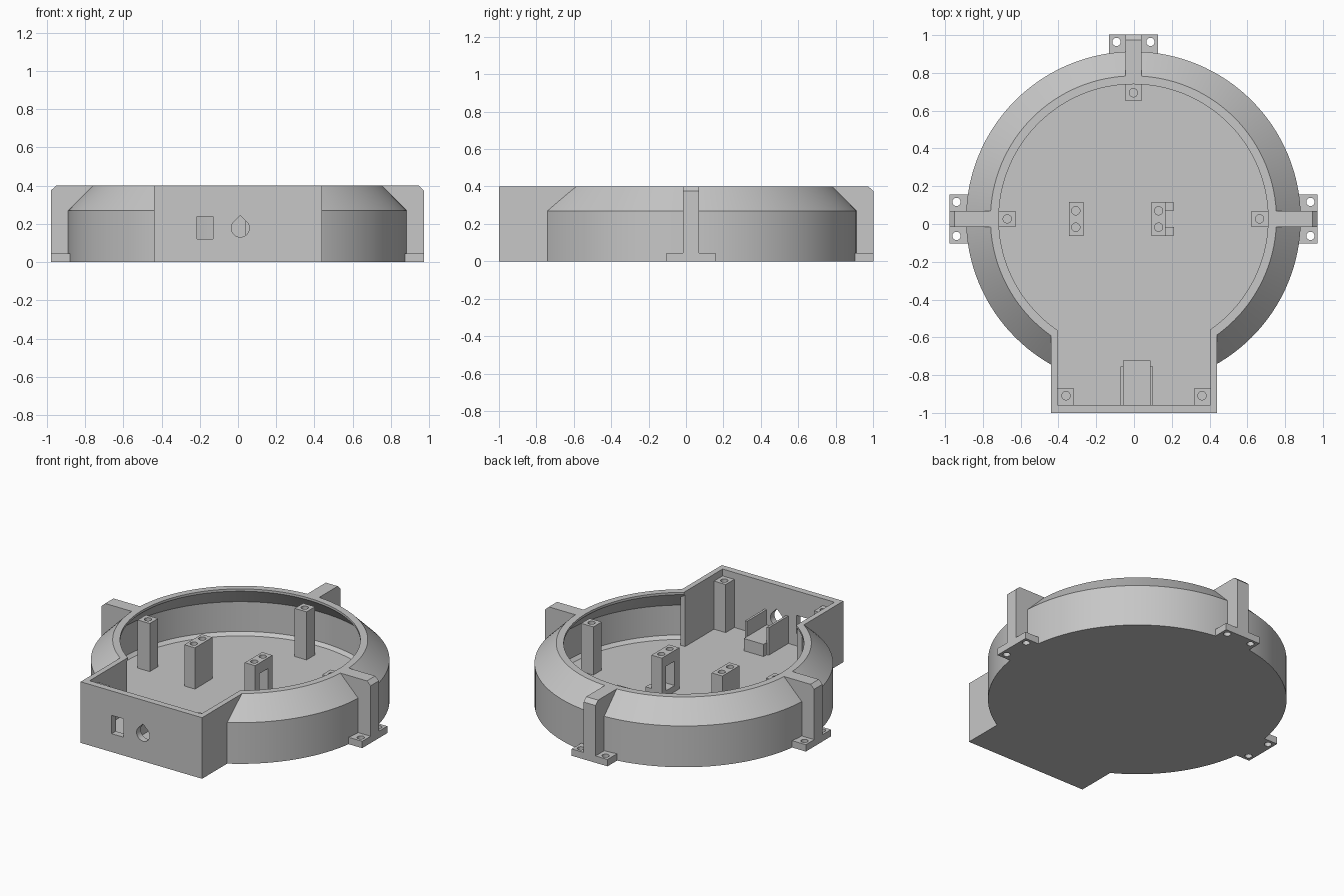
import bpy, bmesh, math
from mathutils import Matrix, Vector

if "Cube" in bpy.data.objects:
    bpy.data.objects.remove(bpy.data.objects["Cube"])

CX, CY = -0.003, 0.027          # centre of the round housing
FLOOR, TOP = 0.04, 0.40
grey = bpy.data.materials.new("light_grey")
grey.diffuse_color = (0.57, 0.57, 0.57, 1)
grey.use_nodes = True
grey.node_tree.nodes["Principled BSDF"].inputs["Base Color"].default_value = grey.diffuse_color


def add(name, bm):
    bmesh.ops.recalc_face_normals(bm, faces=bm.faces)
    me = bpy.data.meshes.new(name)
    bm.to_mesh(me)
    bm.free()
    me.materials.append(grey)
    ob = bpy.data.objects.new(name, me)
    bpy.context.collection.objects.link(ob)
    return ob


def box(name, x0, x1, y0, y1, z0, z1):
    bm = bmesh.new()
    bmesh.ops.create_cube(bm, size=1)
    for v in bm.verts:
        v.co = Vector((x0 + (v.co.x + .5) * (x1 - x0),
                       y0 + (v.co.y + .5) * (y1 - y0),
                       z0 + (v.co.z + .5) * (z1 - z0)))
    return add(name, bm)


def lathe(name, profile, n=128):
    bm = bmesh.new()
    rings = [[bm.verts.new((CX + r * math.cos(2 * math.pi * i / n),
                            CY + r * math.sin(2 * math.pi * i / n), z))
              for i in range(n)] for r, z in profile]
    for a, b in zip(rings, rings[1:]):
        for i in range(n):
            j = (i + 1) % n
            bm.faces.new((a[i], a[j], b[j], b[i]))
    bm.faces.new(rings[0])
    bm.faces.new(rings[-1])
    return add(name, bm)


def prism(name, pts, a, b, axis):
    """Extrude a 2D outline: axis 'y' takes (x, z) points."""
    bm = bmesh.new()
    ends = [[bm.verts.new((p, t, q)) for p, q in pts] for t in (a, b)]
    bm.faces.new(ends[0])
    bm.faces.new(ends[1])
    for i in range(len(pts)):
        j = (i + 1) % len(pts)
        bm.faces.new((ends[0][i], ends[0][j], ends[1][j], ends[1][i]))
    return add(name, bm)


def hole(x, y, z0, z1, r=0.022):
    bm = bmesh.new()
    bmesh.ops.create_cone(bm, cap_ends=True, segments=24, radius1=r, radius2=r, depth=z1 - z0,
                          matrix=Matrix.Translation((x, y, (z0 + z1) / 2)))
    return add("hole_cutter", bm)


def combine(target, other, op='DIFFERENCE'):
    mod = target.modifiers.new("bool", 'BOOLEAN')
    mod.operation, mod.object, mod.solver = op, other, 'EXACT'
    bpy.context.view_layer.update()
    me = bpy.data.meshes.new_from_object(
        target.evaluated_get(bpy.context.evaluated_depsgraph_get()))
    target.modifiers.clear()
    target.data = me
    bpy.data.objects.remove(other)


def place_radially(ob, angle):
    ob.data.transform(Matrix.Translation((CX, CY, 0)) @ Matrix.Rotation(angle, 4, 'Z'))


# round housing with sloped shoulder and hollow inside
housing = lathe("housing", [(.886, 0), (.886, .27), (.757, TOP), (.713, TOP),
                            (.713, .385), (.845, .255), (.845, .06), (.825, FLOOR)])
# rectangular front bay joined to the housing
combine(housing, box("bay", -.44, .44, -1, -.57, 0, TOP), 'UNION')
combine(housing, box("bay_space", -.405, .405, -.957, -.45, FLOOR, .6))
# front wall openings: rectangular slot and teardrop hole
combine(housing, box("slot", -.215, -.13, -1.1, -.9, .12, .24))
tear = [(.012 + .047 * math.cos(math.radians(a)), .178 + .047 * math.sin(math.radians(a)))
        for a in range(-225, 46, 15)] + [(.012, .178 + .047 * math.sqrt(2))]
combine(housing, prism("teardrop", tear, -1.1, -.9, 'y'))

# outer ribs, mounting feet and inner screw posts on three sides
for side, ang in (("right", 0), ("back", math.pi / 2), ("left", math.pi)):
    rib = prism(side + "_rib", [(.745, .392), (.753, TOP), (.948, TOP), (.975, .375),
                                (.975, 0), (.87, 0), (.87, .268)], -.043, .043, 'y')
    foot = box(side + "_foot", .86, .975, -.13, .13, 0, .045)
    for y in (-.09, .09):
        combine(foot, hole(.937, y, -.1, .1))
    post = box(side + "_post", .625, .713, -.043, .043, FLOOR - .01, .355)
    combine(post, hole(.668, 0, .2, .5))
    for ob in (rib, foot, post):
        place_radially(ob, ang)

# screw posts in the bay corners
for side, s in (("left", -1), ("right", 1)):
    x0, x1 = sorted((s * .41, s * .32))
    post = box(side + "_corner_post", x0, x1, -.965, -.868, FLOOR - .01, .355)
    combine(post, hole(s * .36, -.909, .2, .5))

# board standoffs on the floor
left = box("left_standoff", -.345, -.268, -.063, .117, FLOOR - .01, .31)
right = box("right_standoff", .093, .168, -.063, .117, FLOOR - .01, .31)
combine(right, box("window", 0, .3, -.016, .072, .08, .24))
for ob, x in ((left, -.308), (right, .13)):
    for y in (-.017, .07):
        combine(ob, hole(x, y, .25, .5))
for name, y0, y1 in (("front_arm", -.06, -.017), ("back_arm", .072, .115)):
    box(name, .16, .213, y0, y1, FLOOR - .01, .09)

# connector cradle behind the teardrop hole
box("cradle_base", -.057, .087, -.965, -.722, FLOOR - .01, .12)
for name, x0 in (("left_cheek", -.071), ("right_cheek", .086)):
    box(name, x0, x0 + .015, -.965, -.755, FLOOR - .01, .22)

# smooth curved surfaces, keep edges crisp
for ob in bpy.context.scene.objects:
    ob.select_set(True)
    bpy.context.view_layer.objects.active = ob
bpy.ops.object.shade_smooth_by_angle(angle=math.radians(25))
